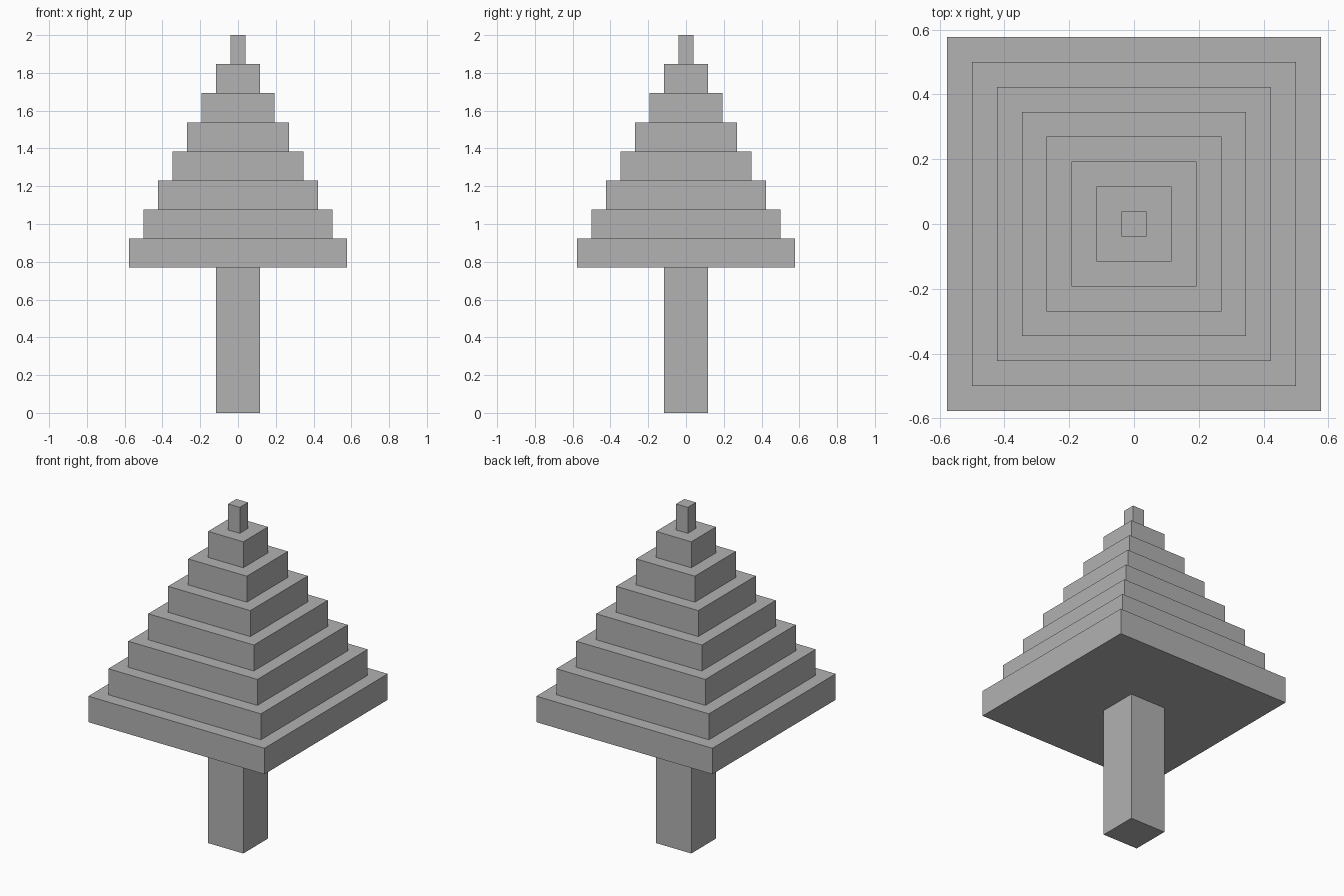
import bpy

# Remove the default cube
cube = bpy.data.objects.get("Cube")
if cube:
    bpy.data.objects.remove(cube, do_unlink=True)

UNIT = 2 / 26          # the whole tree is 26 units tall
TRUNK_HEIGHT = 10
TIER_HEIGHT = 2
TIERS = 8

# Single plain grey
grey = bpy.data.materials.new("plain_grey")
grey.use_nodes = True
colour = (0.445, 0.445, 0.445, 1)
grey.diffuse_color = colour
grey.node_tree.nodes["Principled BSDF"].inputs["Base Color"].default_value = colour


def block(name, width, bottom, height):
    """Square block centred on the z axis, measured in units."""
    bpy.ops.mesh.primitive_cube_add(size=1, location=(0, 0, (bottom + height / 2) * UNIT))
    obj = bpy.context.object
    obj.name = name
    obj.scale = (width * UNIT, width * UNIT, height * UNIT)
    bpy.ops.object.transform_apply(location=False, rotation=False, scale=True)
    obj.data.materials.append(grey)


# Trunk
block("trunk", 3, 0, TRUNK_HEIGHT)

# Foliage tiers, each two units narrower than the one below
for i in range(TIERS):
    width = 2 * (TIERS - i) - 1
    block(f"foliage_tier_{i + 1}", width, TRUNK_HEIGHT + i * TIER_HEIGHT, TIER_HEIGHT)
